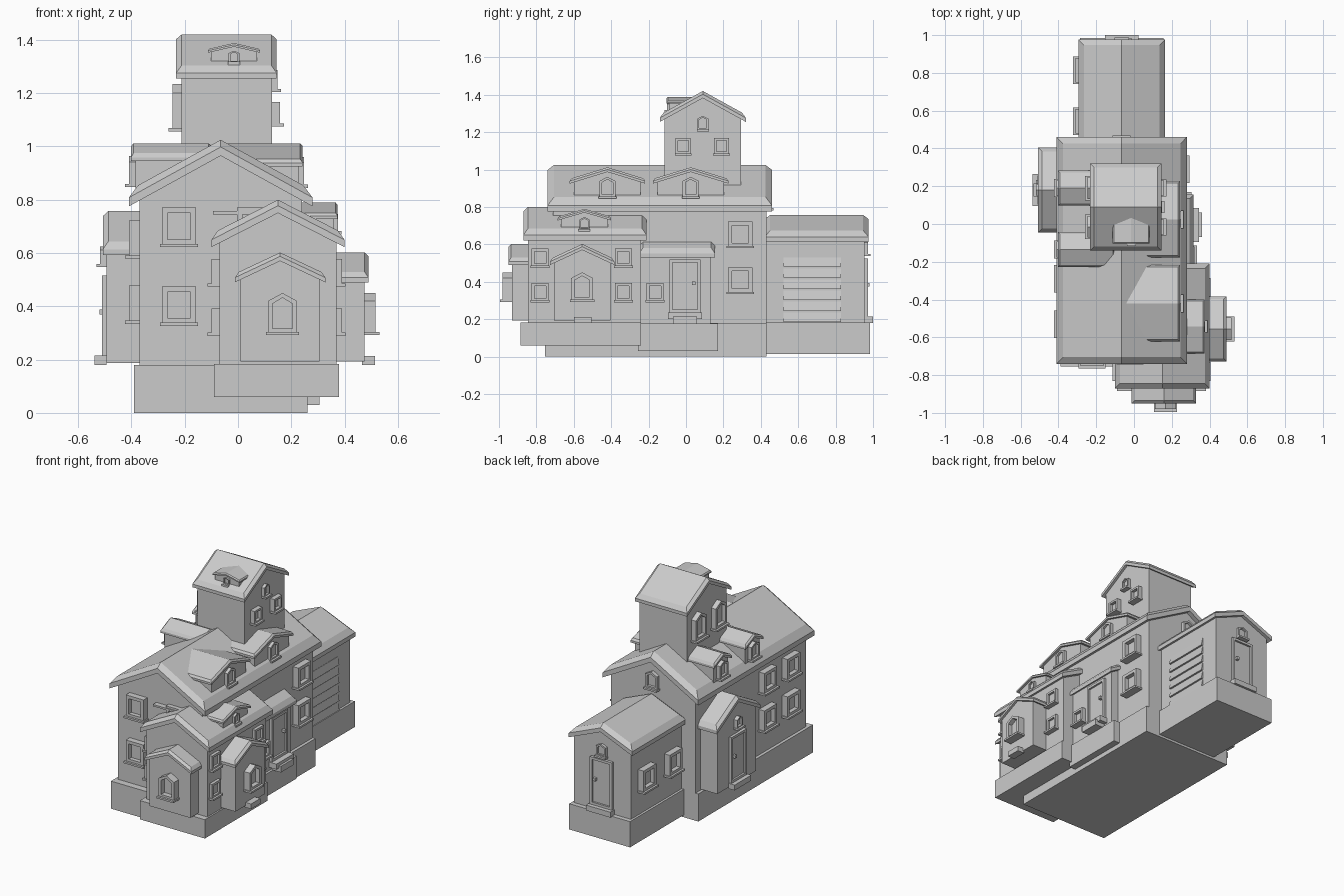
import bpy, bmesh

if "Cube" in bpy.data.objects:
    bpy.data.objects.remove(bpy.data.objects["Cube"])


def mesh(name, verts, faces):
    bm = bmesh.new()
    vs = [bm.verts.new(v) for v in verts]
    for f in faces:
        bm.faces.new([vs[i] for i in f])
    bmesh.ops.recalc_face_normals(bm, faces=bm.faces[:])
    me = bpy.data.meshes.new(name)
    bm.to_mesh(me)
    bm.free()
    ob = bpy.data.objects.new(name, me)
    bpy.context.collection.objects.link(ob)
    return ob


def box(name, x0, x1, y0, y1, z0, z1):
    v = [(x, y, z) for x in (x0, x1) for y in (y0, y1) for z in (z0, z1)]
    return mesh(name, v, [(0, 1, 3, 2), (4, 6, 7, 5), (0, 4, 5, 1),
                          (2, 3, 7, 6), (0, 2, 6, 4), (1, 5, 7, 3)])


def house(name, axis, c, wall, roof, base, eave, top, t, ch):
    """Gabled block: ridge runs along axis; wall/roof = (half width, start, end)."""
    def P(u, v, z):
        return (u, c + v, z) if axis == 'x' else (c + v, u, z)
    hw, w0, w1 = wall
    hr, r0, r1 = roof
    apex = top - t
    s = (apex - eave) / hr
    ze = apex - s * hw
    # walls
    prof = [(-hw, base), (hw, base), (hw, ze), (0, apex), (-hw, ze)]
    v = [P(u, *p) for u in (w0, w1) for p in prof]
    f = [tuple(range(5)), tuple(range(5, 10))]
    f += [(i, (i + 1) % 5, (i + 1) % 5 + 5, i + 5) for i in range(5)]
    mesh(name + "_walls", v, f)
    # roof slab with chamfered upper edge
    v = []
    k = hr - ch
    for u, ui in ((r0, r0 + ch), (r1, r1 - ch)):
        for j in (-1, 0, 1):
            z = apex - abs(j) * s * hr
            v += [P(u, j * hr, z), P(u, j * hr, z + t * .55),
                  P(ui, j * k, top - abs(j) * s * k)]
    f = []
    for b in (0, 9):
        for j in (0, 3):
            f += [(b + j, b + j + 3, b + j + 4, b + j + 1),
                  (b + j + 1, b + j + 4, b + j + 5, b + j + 2)]
    for j in (0, 3):
        f += [(j, j + 3, j + 12, j + 9), (j + 2, j + 5, j + 14, j + 11)]
    for j in (0, 6):
        f += [(j, j + 1, j + 10, j + 9), (j + 1, j + 2, j + 11, j + 10)]
    mesh(name + "_roof", v, f)


def pt(face, a, w, out, z):
    """Point on a wall: a along the wall, w wall position, out = outward offset."""
    return {'F': (a, w - out, z), 'B': (a, w + out, z),
            'R': (w + out, a, z), 'L': (w - out, a, z)}[face]


def fbox(name, face, a0, a1, w, o0, o1, z0, z1):
    p, q = pt(face, a0, w, o0, z0), pt(face, a1, w, o1, z1)
    r = [sorted(x) for x in zip(p, q)]
    return box(name, *r[0], *r[1], *r[2])


def opening(name, face, a, w, z, wd, ht, arch=False, d=.04, rim=.16, sill=True):
    """Framed opening centred at (a, z): projecting rim with recessed pane."""
    hw, hh = wd / 2, ht / 2
    prof = [(-hw, -hh), (hw, -hh), (hw, hh), (-hw, hh)]
    if arch:
        prof = [(-hw, -hh), (hw, -hh), (hw, hh * .6), (0, hh), (-hw, hh * .6)]
    n = len(prof)
    ki, kz = 1 - 2 * rim, 1 - 2 * rim * wd / ht
    v = []
    for o, kx, ky in ((-.01, 1, 1), (d, 1, 1), (d, ki, kz), (d * .3, ki, kz)):
        v += [pt(face, a + x * kx, w, o, z + y * ky) for x, y in prof]
    f = [tuple(range(n)), tuple(range(3 * n, 4 * n))]
    for r in range(3):
        f += [(r * n + i, r * n + (i + 1) % n, (r + 1) * n + (i + 1) % n,
               (r + 1) * n + i) for i in range(n)]
    mesh(name, v, f)
    if sill:
        e = wd * .06
        fbox(name + "_sill", face, a - hw - e, a + hw + e, w, 0, d + .014,
             z - hh - .008, z - hh + .004)


def door(name, face, a, w, z0, z1, wd, step):
    opening(name, face, a, w, (z0 + z1) / 2, wd, z1 - z0, d=.018, rim=.1, sill=False)
    k = a + wd * .28
    zm = (z0 + z1) / 2
    fbox(name + "_knob", face, k - .009, k + .009, w, 0, .026, zm + .005, zm + .023)
    fbox(name + "_step", face, a - wd * .55, a + wd * .55, w, 0, step, z0 - .035, z0)


# foundations
box("main_foundation", -.39, .26, -.755, .43, 0, .18)
box("wing_foundation", -.09, .38, -.885, -.24, .06, .183)
box("entry_foundation", .1, .305, -.257, .17, .03, .178)
box("garage_foundation", -.285, .155, .4, .985, .015, .183)

# main blocks
house("main", 'y', -.065, (.305, -.71, .43), (.345, -.74, .46), .17, .775, 1.025, .06, .035)
house("front_wing", 'y', .15, (.22, -.845, -.24), (.25, -.87, -.21), .17, .622, .80, .05, .025)
house("entry", 'y', .1, (.19, -.24, .13), (.215, -.25, .155), .17, .53, .69, .04, .02)
house("garage", 'y', -.065, (.205, .4, .955), (.23, .42, .977), .17, .612, .757, .05, .03)
house("tower", 'x', .09, (.205, -.213, .128), (.23, -.232, .145), .85, 1.255, 1.42, .038, .02)

# bays
house("front_bay", 'y', .158, (.148, -.93, -.83), (.17, -.95, -.83), .192, .49, .602, .032, .015)
house("right_bay", 'x', -.555, (.15, .3, .475), (.172, .3, .49), .192, .49, .602, .032, .015)
house("left_bay", 'x', .18, (.2, -.493, -.3), (.225, -.507, -.2), .188, .592, .757, .04, .02)

# dormers
for i, y in enumerate((-.42, .025)):
    house(f"right_dormer_{i}", 'x', y, (.178, -.04, .228), (.202, -.05, .243),
          .83, .925, 1.012, .025, .01)
    opening(f"right_dormer_window_{i}", 'R', y, .228, .907, .085, .108, True, .02)
for i, y in enumerate((.19, -.135)):
    house(f"left_dormer_{i}", 'x', y, (.075, -.385, -.1), (.092, -.402, -.1),
          .82, .945, 1.012, .025, .01)
    opening(f"left_dormer_window_{i}", 'L', y, -.385, .91, .085, .108, True, .025)
house("wing_dormer", 'x', -.543, (.125, .15, .36), (.143, .15, .374), .65, .728, .79, .02, .008)
opening("wing_dormer_window", 'R', -.543, .36, .712, .055, .068, True, .015)
house("tower_dormer", 'y', -.015, (.087, -.09, .08), (.098, -.103, .06), 1.295, 1.352, 1.388, .014, .006)
opening("tower_dormer_window", 'F', -.015, -.09, 1.337, .04, .045, True, .012)

# square windows
for i, z in enumerate((.405, .70)):
    opening(f"front_window_{i}", 'F', -.222, -.71, z, .128, .14)
opening("front_window_hidden", 'F', .06, -.71, .70, .128, .14, d=.03)
box("front_awning", -.093, .07, -.745, -.7, .745, .757)
for i, z in enumerate((.41, .655)):
    opening(f"right_window_{i}", 'R', .29, .24, z, .13, .135)
    for j, y in enumerate((-.29, -.53)):
        opening(f"left_window_{i}_{j}", 'L', y, -.37, z, .13, .135)
for i, z in enumerate((.345, .53)):
    opening(f"wing_left_window_{i}", 'L', -.78, -.07, z, .09, .095, d=.03)
    for j, y in enumerate((-.78, -.335)):
        opening(f"wing_right_window_{i}_{j}", 'R', y, .37, z, .09, .095, d=.02)
opening("entry_window", 'R', -.165, .29, .345, .09, .095, d=.03)
for i, y in enumerate((.545, .815)):
    opening(f"garage_window_{i}", 'L', y, -.27, .41, .13, .14)
for i, y in enumerate((-.015, .19)):
    opening(f"tower_right_window_{i}", 'R', y, .128, 1.125, .08, .085, d=.03)
    opening(f"tower_left_window_{i}", 'L', y, -.213, 1.15, .115, .17, True, .033)

# arched windows
opening("tower_gable_window", 'R', .09, .128, 1.25, .058, .075, True, .02)
opening("front_bay_window", 'F', .167, -.93, .375, .11, .15, True, .05)
opening("right_bay_window", 'R', -.555, .475, .375, .118, .15, True, .042)
opening("left_bay_window", 'L', .18, -.493, .59, .06, .07, True, .025)
opening("garage_gable_window", 'B', -.065, .955, .585, .07, .08, True, .018)
opening("main_back_window", 'B', -.065, .43, .845, .085, .11, True, .025)

# doors and steps
door("entry_door", 'R', -.005, .29, .235, .52, .165, .055)
box("entry_lower_step", .28, .36, -.07, .06, .175, .215)
door("left_bay_door", 'L', .18, -.493, .215, .515, .155, .045)
door("garage_back_door", 'B', -.065, .955, .215, .525, .16, .045)
box("right_bay_step", .465, .515, -.6, -.505, .18, .213)

# garage door slats, each tilted outward at the bottom
n, z0, h = 6, .185, .355 / 6
for i in range(n):
    z = z0 + i * h
    prof = [(.13, z), (.152, z), (.142, z + h * .85), (.13, z + h * .85)]
    v = [(x, y, zz) for y in (.52, .83) for x, zz in prof]
    mesh(f"garage_door_slat_{i}", v, [(0, 1, 2, 3), (4, 5, 6, 7)] +
         [(k, (k + 1) % 4, (k + 1) % 4 + 4, k + 4) for k in range(4)])
